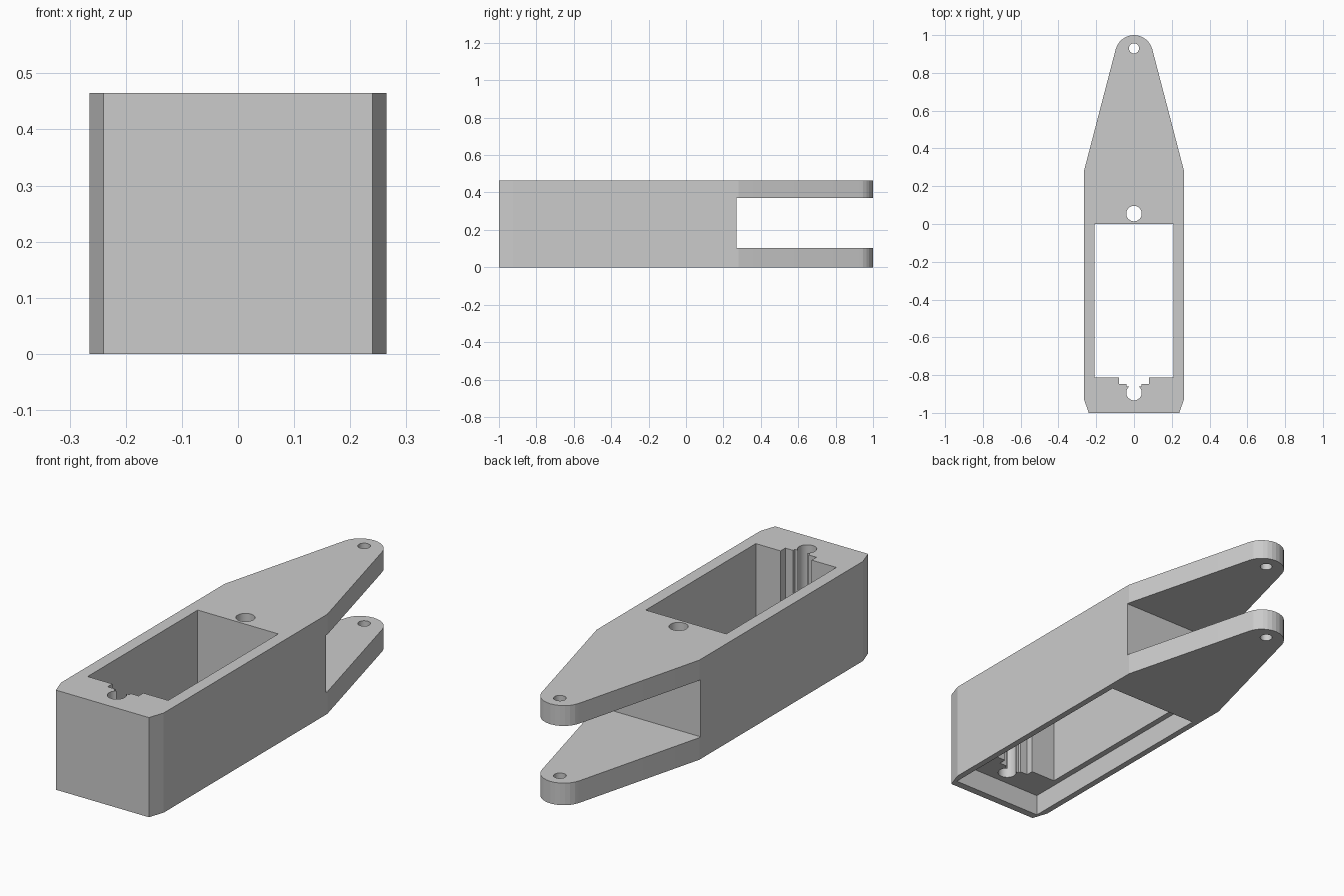
import bpy, bmesh, math

if "Cube" in bpy.data.objects:
    bpy.data.objects.remove(bpy.data.objects["Cube"])

H = 0.465


def prism(name, pts, z0, z1):
    """Extrude a closed XY outline between two heights."""
    bm = bmesh.new()
    face = bm.faces.new([bm.verts.new((x, y, z0)) for x, y in pts])
    top = bmesh.ops.extrude_face_region(bm, geom=[face])["geom"]
    for v in top:
        if isinstance(v, bmesh.types.BMVert):
            v.co.z = z1
    bmesh.ops.recalc_face_normals(bm, faces=bm.faces)
    mesh = bpy.data.meshes.new(name)
    bm.to_mesh(mesh)
    bm.free()
    ob = bpy.data.objects.new(name, mesh)
    bpy.context.collection.objects.link(ob)
    return ob


def rect(x, y0, y1):
    return [(-x, y0), (x, y0), (x, y1), (-x, y1)]


def circle(y, r, n=32):
    return [(r * math.cos(2 * math.pi * i / n), y + r * math.sin(2 * math.pi * i / n))
            for i in range(n)]


# Bracket body: chamfered front, tapered rear with rounded tip
a0 = math.atan2(0.17, 0.645)
arc = [(0.1 * math.cos(a), 0.9 + 0.1 * math.sin(a))
       for a in (a0 + (math.pi - 2 * a0) * i / 12 for i in range(13))]
outline = ([(-0.24, -1), (0.24, -1), (0.265, -0.926), (0.265, 0.28)] + arc
           + [(-0.265, 0.28), (-0.265, -0.926)])
body = prism("servo_bracket", outline, 0, H)

# Window with its stepped cable notch
window = [(-0.208, -0.812), (-0.08, -0.812), (-0.08, -0.847), (-0.04, -0.847),
          (-0.04, -0.86), (0.04, -0.86), (0.04, -0.847), (0.08, -0.847),
          (0.08, -0.812), (0.208, -0.812), (0.208, 0), (-0.208, 0)]

cutters = [
    prism("fork_slot_cutter", rect(0.5, 0.27, 1.2), 0.103, 0.37),
    prism("bottom_recess_cutter", rect(0.236, -0.965, 0.13), -0.1, 0.1),
    prism("window_cutter", window, -0.1, H + 0.1),
    prism("front_screw_hole_cutter", circle(-0.893, 0.041), -0.1, H + 0.1),
    prism("rear_screw_hole_cutter", circle(0.055, 0.041), -0.1, H + 0.1),
    prism("pivot_hole_cutter", circle(0.93, 0.027), -0.1, H + 0.1),
]
for c in cutters:
    c.hide_render = True
    c.display_type = 'WIRE'
    m = body.modifiers.new(c.name, 'BOOLEAN')
    m.operation = 'DIFFERENCE'
    m.solver = 'EXACT'
    m.object = c

# Bake the cuts and remove the helpers
bpy.context.view_layer.objects.active = body
body.select_set(True)
for c in cutters:
    bpy.ops.object.modifier_apply(modifier=c.name)
for c in cutters:
    bpy.data.objects.remove(c)
bpy.ops.object.shade_smooth_by_angle(angle=math.radians(12))
